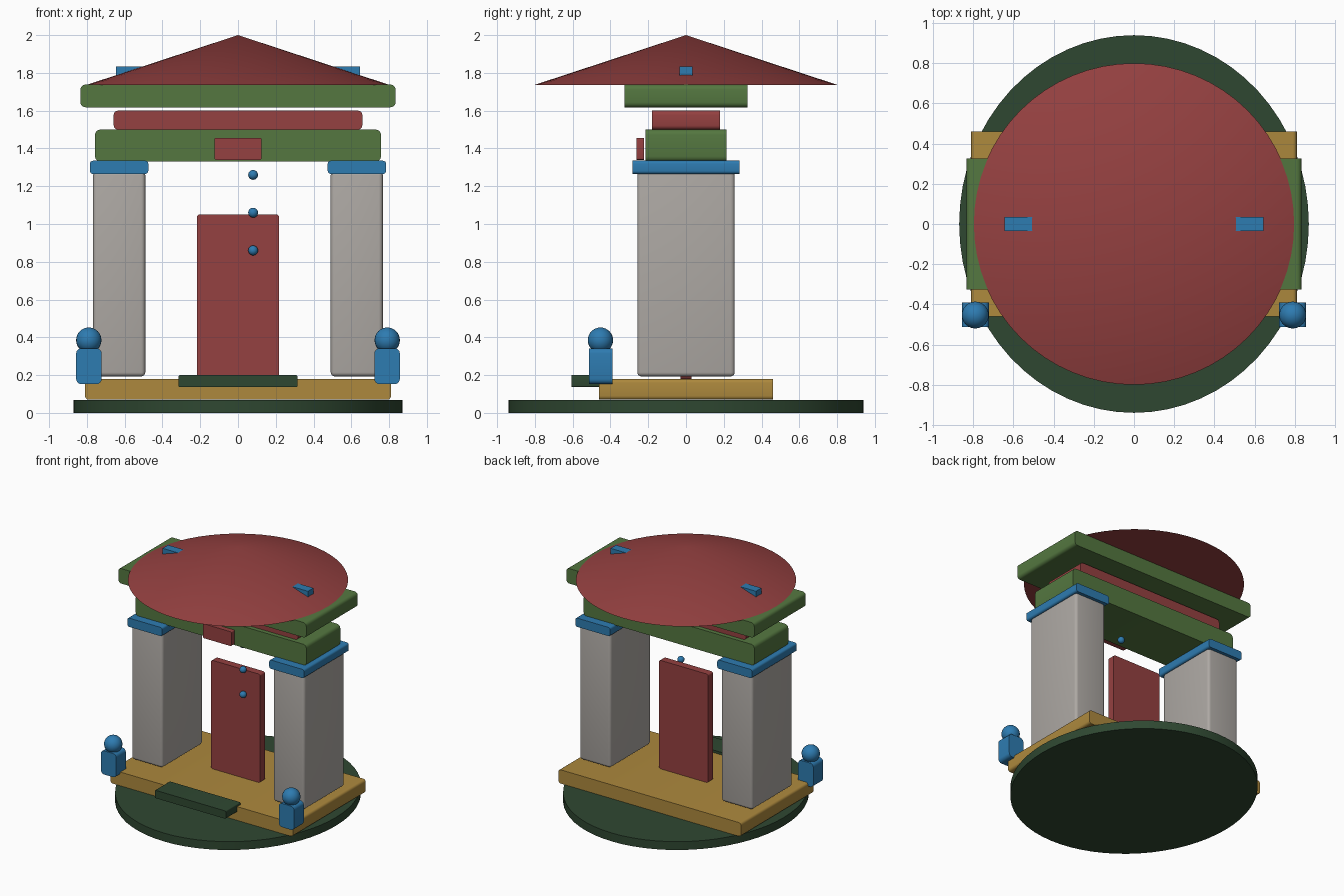
import bpy
import bmesh
from mathutils import Matrix, Vector

cube = bpy.data.objects.get("Cube")
if cube:
    bpy.data.objects.remove(cube, do_unlink=True)


def material(name, rgb):
    m = bpy.data.materials.new(name)
    m.use_nodes = True
    color = (*rgb, 1)
    m.diffuse_color = color
    m.node_tree.nodes["Principled BSDF"].inputs["Base Color"].default_value = color
    return m


RED = material("brick red", (.30, .052, .052))
GREEN = material("leaf green", (.089, .185, .051))
DARK = material("dark green", (.028, .064, .031))
BLUE = material("blue", (.027, .20, .44))
GOLD = material("ochre", (.42, .25, .047))
STONE = material("grey stone", (.42, .395, .37))


def finish(name, bm, mat):
    mesh = bpy.data.meshes.new(name)
    bm.to_mesh(mesh)
    bm.free()
    mesh.materials.append(mat)
    ob = bpy.data.objects.new(name, mesh)
    bpy.context.collection.objects.link(ob)
    bpy.ops.object.select_all(action='DESELECT')
    ob.select_set(True)
    bpy.context.view_layer.objects.active = ob
    bpy.ops.object.shade_smooth_by_angle()
    return ob


def box(name, mat, xs, ys, zs, radius=0, all_edges=False):
    """Box between limits; rounds the front-to-back edges, or every edge."""
    bm = bmesh.new()
    bmesh.ops.create_cube(bm, size=1)
    spans = (xs, ys, zs)
    for v in bm.verts:
        v.co = Vector([s[0] if c < 0 else s[1] for c, s in zip(v.co, spans)])
    if radius:
        edges = [e for e in bm.edges
                 if all_edges or abs(e.verts[0].co.y - e.verts[1].co.y) > 1e-4]
        bmesh.ops.bevel(bm, geom=edges, offset=radius, segments=4,
                        profile=.5, affect='EDGES')
    return finish(name, bm, mat)


def cone(name, mat, r1, r2, z0, z1, y_scale=1):
    bm = bmesh.new()
    bmesh.ops.create_cone(bm, cap_ends=True, segments=64, radius1=r1, radius2=r2,
                          depth=z1 - z0, matrix=Matrix.Translation((0, 0, (z0 + z1) / 2)))
    bmesh.ops.scale(bm, vec=(1, y_scale, 1), verts=bm.verts)
    return finish(name, bm, mat)


def ball(name, mat, center, r):
    bm = bmesh.new()
    bmesh.ops.create_uvsphere(bm, u_segments=24, v_segments=16, radius=r,
                              matrix=Matrix.Translation(center))
    return finish(name, bm, mat)


# Ground disc, platform and step
cone("ground_disc", DARK, .87, .87, 0, .067, y_scale=1.08)
box("platform", GOLD, (-.81, .81), (-.46, .46), (.07, .18), .02)
box("front_step", DARK, (-.315, .315), (-.605, -.42), (.137, .2), .008)

# Door with a column of studs
box("door", RED, (-.218, .218), (-.03, .03), (.18, 1.05), .015)
for i in range(3):
    ball(f"door_stud_{i + 1}", BLUE, (.08, -.05, .86 + .2 * i), .026)

# Mirrored pillars, capitals, guardians and roof ornaments
for side, s in (("left", 1), ("right", -1)):
    def pair(a, b):
        return tuple(sorted((s * a, s * b)))
    box(f"{side}_pillar", STONE, pair(.491, .767), (-.258, .258), (.193, 1.28), .022, True)
    box(f"{side}_capital", BLUE, pair(.475, .784), (-.283, .283), (1.265, 1.335), .016)
    box(f"{side}_guardian_body", BLUE, pair(.722, .857), (-.513, -.39), (.152, .342), .028)
    ball(f"{side}_guardian_head", BLUE, (s * .79, -.453, .385), .067)
    box(f"{side}_roof_ornament", BLUE, pair(.45, .645), (-.035, .035), (1.785, 1.833))

# Stacked beams with a plaque
box("lower_beam", GREEN, (-.757, .757), (-.215, .215), (1.33, 1.5), .028)
box("plaque", RED, (-.125, .125), (-.263, -.222), (1.34, 1.455), .008)
box("middle_tier", RED, (-.658, .658), (-.18, .18), (1.5, 1.6), .022)
box("upper_beam", GREEN, (-.834, .834), (-.326, .326), (1.618, 1.738), .026)

# Conical roof
cone("roof", RED, .8, 0, 1.737, 2.0)
